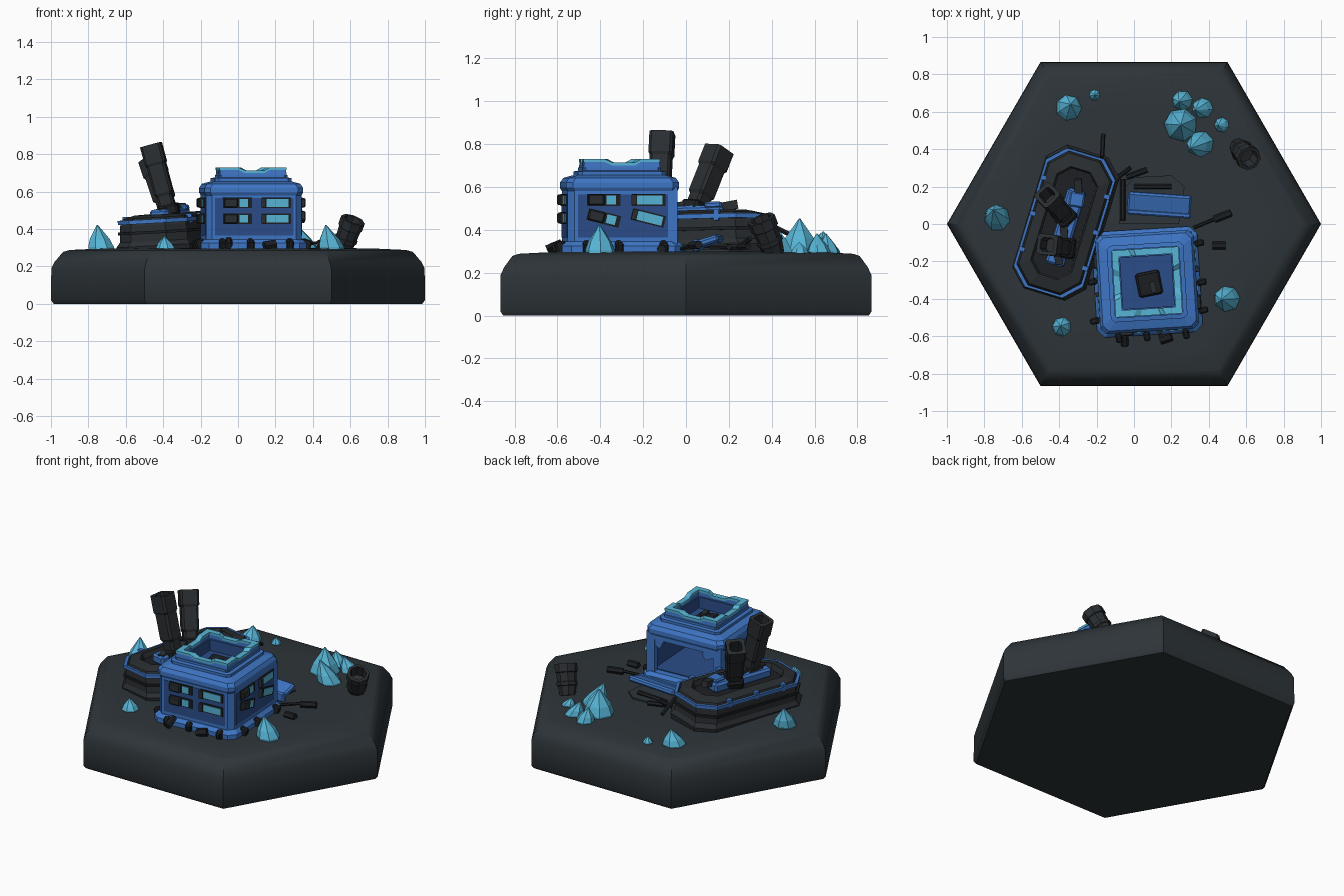
import bpy, bmesh, math
from mathutils import Matrix, Vector, Euler

def material(name, rgb):
    m = bpy.data.materials.new(name)
    m.diffuse_color = (*rgb, 1)
    return m

ROCK = material("dark_rock", (0.027, 0.035, 0.041))
STEEL = material("charcoal_metal", (0.023, 0.027, 0.031))
BLACK = material("soot_black", (0.012, 0.014, 0.017))
BLUE = material("blue_paint", (0.048, 0.18, 0.56))
NAVY = material("navy_panel", (0.024, 0.075, 0.25))
CYAN = material("cyan_crystal", (0.095, 0.46, 0.67))

def frame(x=0, y=0, z=0, rx=0, ry=0, rz=0):
    r = Euler([math.radians(a) for a in (rx, ry, rz)]).to_matrix().to_4x4()
    return Matrix.Translation((x, y, z)) @ r

def finish(name, bm, mat, M, smooth=None):
    bmesh.ops.recalc_face_normals(bm, faces=bm.faces[:])
    me = bpy.data.meshes.new(name)
    bm.to_mesh(me)
    bm.free()
    me.transform(M)
    me.materials.append(mat)
    ob = bpy.data.objects.new(name, me)
    bpy.context.collection.objects.link(ob)
    if smooth:
        bpy.ops.object.select_all(action='DESELECT')
        ob.select_set(True)
        bpy.context.view_layer.objects.active = ob
        bpy.ops.object.shade_smooth_by_angle(angle=math.radians(smooth))
    return ob

def loft(name, rings, mat, M=Matrix(), smooth=None, closed=False):
    bm = bmesh.new()
    vs = [[bm.verts.new(p) for p in r] for r in rings]
    n = len(vs[0])
    pairs = list(zip(vs, vs[1:])) + ([(vs[-1], vs[0])] if closed else [])
    for a, b in pairs:
        for i in range(n):
            j = (i + 1) % n
            bm.faces.new((a[i], a[j], b[j], b[i]))
    if not closed:
        bm.faces.new(vs[0])
        bm.faces.new(vs[-1])
    return finish(name, bm, mat, M, smooth)

def box(name, loc, size, mat, M=Matrix(), rot=(0, 0, 0), bevel=0.0):
    bm = bmesh.new()
    bmesh.ops.create_cube(bm, size=1)
    bmesh.ops.scale(bm, vec=size, verts=bm.verts)
    if bevel:
        bmesh.ops.bevel(bm, geom=bm.edges[:], offset=bevel, segments=1, affect='EDGES')
    return finish(name, bm, mat, M @ frame(*loc, *rot))

def ngon(r, z, n=6):
    return [(r * math.cos(2 * math.pi * i / n), r * math.sin(2 * math.pi * i / n), z) for i in range(n)]

def octo(a, b, c, z):
    """Rectangle of half sizes a, b with corners cut by c."""
    return [(a, -b + c, z), (a, b - c, z), (a - c, b, z), (-a + c, b, z),
            (-a, b - c, z), (-a, -b + c, z), (-a + c, -b, z), (a - c, -b, z)]

def beam(name, p, q, w, mat, n=6, taper=1.0):
    p, q = Vector(p), Vector(q)
    M = Matrix.Translation(p) @ (q - p).to_track_quat('Z', 'Y').to_matrix().to_4x4()
    return loft(name, [ngon(w, 0, n), ngon(w * taper, (q - p).length, n)], mat, M)

# hexagonal rock base
loft("hex_base", [ngon(r, z) for r, z in ((0.985, 0), (1, 0.02), (0.998, 0.19), (0.98, 0.225),
     (0.935, 0.278), (0.9, 0.288), (0.75, 0.295), (0.6, 0.298))], ROCK, smooth=40)

# ---------- building ----------
B = frame(0.07, -0.31, 0, rz=3.5)
loft("building_plinth", [octo(h, h, 0.04, z) for h, z in
     ((0.283, 0.28), (0.283, 0.325), (0.262, 0.345))], BLUE, B)
h, t, j, c = 0.256, 0.03, 0.2, 0.03
U = [(-h, h), (-h, -h + c), (-h + c, -h), (h - c, -h), (h, -h + c), (h, h), (j, h), (j, h - t),
     (h - t, h - t), (h - t, -h + t), (-h + t, -h + t), (-h + t, h - t), (-j, h - t), (-j, h)]
loft("building_walls", [[(x, y, z) for x, y in U] for z in (0.33, 0.6)], BLUE, B)
box("building_floor", (0, 0, 0.345), (0.44, 0.44, 0.01), NAVY, B)
box("door_lintel", (0, 0.24, 0.578), (0.42, 0.03, 0.05), BLUE, B)
box("torn_lintel_left", (-0.17, 0.24, 0.54), (0.08, 0.028, 0.05), BLUE, B, (0, 25, 0))
box("torn_lintel_right", (0.18, 0.24, 0.54), (0.06, 0.028, 0.06), BLUE, B, (0, -25, 0))
for s in (-1, 1):
    box("inner_wall", (s * 0.224, 0, 0.46), (0.006, 0.42, 0.25), NAVY, B)
box("inner_back_wall", (0, -0.224, 0.46), (0.44, 0.006, 0.25), NAVY, B)

# roof with a raised rim round a sunken floor
loft("roof", [octo(a, a, k, z) for a, k, z in ((0.256, 0.03, 0.58), (0.264, 0.03, 0.595),
     (0.264, 0.03, 0.62), (0.25, 0.03, 0.642), (0.205, 0.02, 0.655), (0.205, 0.02, 0.672),
     (0.184, 0.015, 0.676), (0.184, 0.015, 0.69), (0.142, 0.012, 0.69), (0.142, 0.012, 0.61))], BLUE, B)
box("roof_pit_floor", (0, 0, 0.613), (0.28, 0.28, 0.008), NAVY, B)
box("roof_hatch", (0.01, -0.01, 0.63), (0.13, 0.13, 0.035), BLACK, B, (6, 4, 8), 0.01)
box("hatch_handle", (0.03, -0.03, 0.65), (0.03, 0.06, 0.02), STEEL, B, (0, 0, 8))
for s in (-1, 1):
    box("pit_lining_x", (s * 0.14, 0, 0.65), (0.006, 0.28, 0.075), NAVY, B)
    box("pit_lining_y", (0, s * 0.14, 0.65), (0.28, 0.006, 0.075), NAVY, B)

def rim(a, lo, drop):
    """Square ring with dipped middles, as on a broken parapet."""
    pts = []
    for k in range(4):
        for u in (-1, -0.45, -0.25, 0.35, 0.5):
            z = lo - (drop if abs(u) < 0.4 else 0)
            p = Matrix.Rotation(k * math.pi / 2, 3, 'Z') @ Vector((u * a, -a, z))
            pts.append(p)
    return pts

loft("roof_parapet", [rim(0.18, 0.675, 0), rim(0.176, 0.718, 0.016),
     rim(0.146, 0.718, 0.016), rim(0.146, 0.675, 0)], BLUE, B, closed=True)
loft("parapet_cyan_edge", [rim(0.179, 0.716, 0.016), rim(0.179, 0.73, 0.016),
     rim(0.143, 0.73, 0.016), rim(0.143, 0.716, 0.016)], CYAN, B, closed=True)

# panels, windows and shutters on three sides
for side, ang in (("front", 0), ("right", 90), ("left", -90)):
    F = B @ frame(rz=ang)
    box(side + "_panel", (0, -0.256, 0.465), (0.42, 0.006, 0.2), NAVY, F)
    for u in (-0.09, 0.12):
        for z in (0.455, 0.54):
            tilt = 14 if side == "right" and z < 0.5 else 0
            W = F @ frame(u, -0.258, z, ry=tilt)
            box(side + "_window_frame", (0, 0, 0), (0.155, 0.014, 0.056), BLACK, W)
            half = u < 0
            box(side + "_window_glass", (0.035 if half else 0.005, -0.008, 0),
                (0.045 if half else 0.12, 0.006, 0.042), CYAN, W)
            if half:
                box(side + "_shutter", (-0.035, -0.012, 0), (0.075, 0.024, 0.05), STEEL, W, bevel=0.006)
            else:
                box(side + "_shutter_stub", (-0.068, -0.01, 0), (0.024, 0.02, 0.05), STEEL, W)
    for u in (-0.17, -0.02, 0.19):
        box(side + "_plinth_clamp", (u, -0.285, 0.315), (0.035, 0.05, 0.06), BLACK, F, (20, 0, 10), 0.008)

# ---------- wrecked hull ----------
H = frame(-0.345, 0.01, 0, rx=1.5, ry=-3, rz=-17)
loft("hull", [octo(a, b, k, z) for a, b, k, z in ((0.2, 0.39, 0.09, 0.27), (0.205, 0.4, 0.09, 0.32),
     (0.19, 0.385, 0.09, 0.345), (0.185, 0.38, 0.09, 0.43), (0.17, 0.365, 0.085, 0.47),
     (0.115, 0.3, 0.06, 0.485), (0.105, 0.29, 0.055, 0.45))], STEEL, H)
loft("hull_blue_rail", [octo(a, b, 0.09, z) for a, b, z in ((0.18, 0.375, 0.44), (0.194, 0.388, 0.44),
     (0.194, 0.388, 0.462), (0.18, 0.375, 0.462))], BLUE, H, closed=True)
loft("hull_lower_belt", [octo(a, b, 0.09, z) for a, b, z in ((0.18, 0.375, 0.385), (0.196, 0.391, 0.385),
     (0.196, 0.391, 0.4), (0.18, 0.375, 0.4))], BLACK, H, closed=True)
loft("hull_pit", [octo(0.1, 0.285, 0.05, z) for z in (0.45, 0.455)], BLACK, H)
box("hull_deck", (0.015, -0.02, 0.48), (0.1, 0.42, 0.06), BLUE, H, bevel=0.012)
box("deck_block", (0.03, 0.14, 0.51), (0.08, 0.08, 0.03), BLUE, H, (0, 0, 8), 0.008)
for s in (-1, 1):
    for y in (-0.2, 0.0, 0.2):
        box("rail_bracket", (s * 0.178, y, 0.455), (0.03, 0.025, 0.05), BLUE, H)
for y in (0.2, -0.06, -0.17):
    box("deck_strut", (0.02, y, 0.505), (0.04, 0.1, 0.04), STEEL, H, (10, 0, 20))

# two leaning square smoke stacks, hollow at the top
for p, q in (((-0.36, 0.03, 0.46), (-0.465, 0.155, 0.775)), ((-0.36, -0.13, 0.46), (-0.465, -0.11, 0.85))):
    p, q = Vector(p), Vector(q)
    d = q - p
    L = d.length
    M = Matrix.Translation(p) @ d.to_track_quat('Z', 'Y').to_matrix().to_4x4() @ frame(rz=4)
    loft("smoke_stack", [octo(a, a, 0.012, z) for a, z in ((0.042, 0), (0.042, L * 0.3), (0.05, L * 0.34),
         (0.05, L * 0.72), (0.056, L * 0.75), (0.056, L), (0.036, L), (0.034, L * 0.7))], STEEL, M)
    box("stack_foot", (0, 0, 0.04), (0.11, 0.11, 0.06), BLACK, M, bevel=0.01)

# ---------- fallen door and scrap ----------
box("fallen_door", (0.135, 0.105, 0.345), (0.34, 0.12, 0.035), BLUE, rot=(18, 0, -4), bevel=0.01)
box("fallen_door_lip", (0.135, 0.055, 0.325), (0.34, 0.03, 0.06), BLUE, rot=(0, 0, -4), bevel=0.008)
loft("scrap_plate", [[(x, y, z) for x, y in ((-0.08, 0), (0.24, 0), (0.27, 0.2), (0.2, 0.26), (0, 0.25), (-0.06, 0.18))]
     for z in (0.29, 0.308)], ROCK)
for p, q, w in (((0.32, -0.02, 0.31), (0.44, 0.03, 0.33), 0.009), ((0.43, 0.025, 0.325), (0.52, 0.06, 0.33), 0.02),
                ((0.42, -0.115, 0.31), (0.49, -0.115, 0.31), 0.022), ((-0.17, 0.36, 0.44), (-0.165, 0.48, 0.38), 0.012),
                ((-0.04, 0.25, 0.32), (0.07, 0.29, 0.32), 0.015), ((-0.1, 0.24, 0.31), (-0.02, 0.3, 0.36), 0.012),
                ((-0.06, 0.02, 0.33), (-0.06, 0.24, 0.32), 0.014), ((0.0, 0.2, 0.31), (0.2, 0.2, 0.32), 0.014),
                ((0.14, -0.62, 0.31), (0.2, -0.6, 0.32), 0.026), ((-0.05, -0.65, 0.31), (-0.05, -0.58, 0.34), 0.02)):
    beam("scrap_rod", p, q, w, BLACK)

# leaning open barrel
p, q = Vector((0.555, 0.415, 0.285)), Vector((0.615, 0.35, 0.45))
L = (q - p).length
M = Matrix.Translation(p) @ (q - p).to_track_quat('Z', 'Y').to_matrix().to_4x4()
loft("barrel", [ngon(r, z * L, 8) for r, z in ((0.046, 0), (0.056, 0.3), (0.062, 0.32), (0.062, 0.42), (0.057, 0.44),
     (0.06, 0.72), (0.067, 0.74), (0.067, 1), (0.05, 1), (0.046, 0.6))], STEEL, M)

# ---------- crystals: x, y, radius, height, lean x, lean y ----------
for i, (x, y, r, ht, lx, ly) in enumerate((
        (-0.35, 0.62, 0.07, 0.1, 0.01, 0.02), (-0.21, 0.69, 0.03, 0.04, 0, 0),
        (0.25, 0.53, 0.09, 0.16, 0, 0), (0.26, 0.66, 0.055, 0.09, 0, 0.02),
        (0.37, 0.62, 0.055, 0.09, 0.03, 0.03), (0.47, 0.53, 0.04, 0.05, 0.02, 0),
        (0.36, 0.43, 0.07, 0.14, 0.06, -0.02), (0.5, -0.4, 0.07, 0.13, 0.01, -0.03),
        (-0.73, 0.03, 0.07, 0.13, -0.05, 0), (-0.385, -0.55, 0.052, 0.07, -0.01, 0))):
    def ring(s, f):
        return [(px + lx * f, py + ly * f, ht * f) for px, py, _ in ngon(r * s, 0, 7)]
    loft("crystal", [ring(0.95, -0.15), ring(1, 0.1), ring(0.78, 0.42), ring(0.04, 1)],
         CYAN, frame(x, y, 0.292, rz=37 * i))
